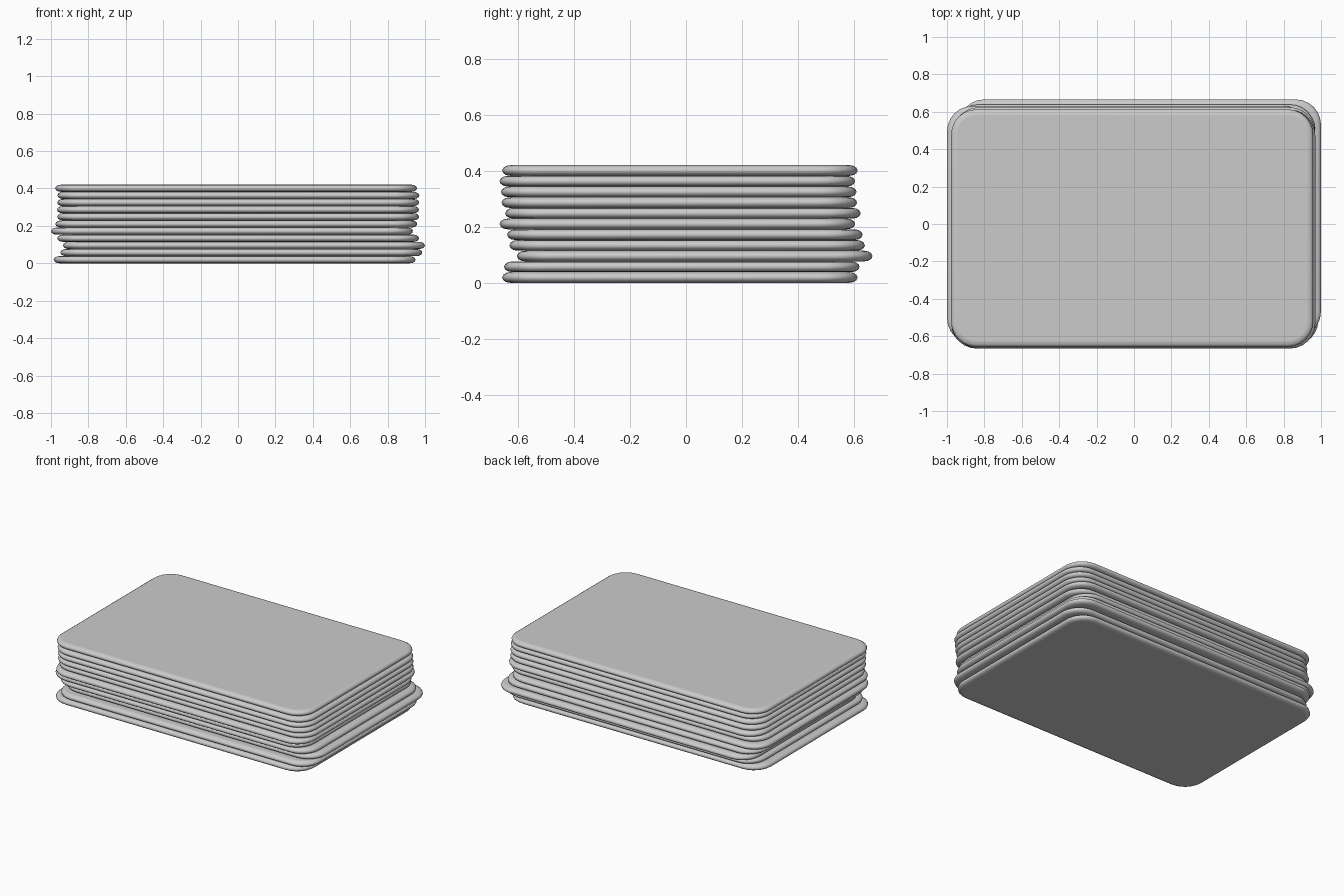
import bpy, bmesh, math

cube = bpy.data.objects.get("Cube")
if cube:
    bpy.data.objects.remove(cube, do_unlink=True)

grey = bpy.data.materials.new("plain grey")
grey.use_nodes = True
colour = (0.6, 0.6, 0.6, 1)
grey.diffuse_color = colour
grey.node_tree.nodes["Principled BSDF"].inputs["Base Color"].default_value = colour

WIDTH, DEPTH, PITCH, RADIUS = 1.935, 1.27, 0.0382, 0.135
EDGE = 0.03       # how far the rounded rim reaches in
CORNER_STEPS = 6
RIM_STEPS = 6


def outline(inset):
    """Rounded rectangle, counter-clockwise."""
    pts = []
    r = RADIUS - inset
    for k, (sx, sy) in enumerate([(1, 1), (-1, 1), (-1, -1), (1, -1)]):
        for i in range(CORNER_STEPS + 1):
            a = math.pi / 2 * (k + i / CORNER_STEPS)
            pts.append((sx * (WIDTH / 2 - RADIUS) + r * math.cos(a),
                        sy * (DEPTH / 2 - RADIUS) + r * math.sin(a)))
    return pts


def slab(name, x, y, z):
    bm = bmesh.new()
    rings = []
    # half-round rim from the bottom face up to the top face
    for j in range(RIM_STEPS + 1):
        a = math.pi * (j / RIM_STEPS - 0.5)
        h = PITCH / 2 * (1 + math.sin(a))
        rings.append([bm.verts.new((px, py, h))
                      for px, py in outline(EDGE * (1 - math.cos(a)))])
    n = len(rings[0])
    for low, high in zip(rings, rings[1:]):
        for i in range(n):
            m = (i + 1) % n
            bm.faces.new((low[i], low[m], high[m], high[i])).smooth = True
    bm.faces.new(rings[0][::-1])
    bm.faces.new(rings[-1])
    # keep the flat faces crisp
    for ring in (rings[0], rings[-1]):
        for i in range(n):
            bm.edges.get((ring[i], ring[(i + 1) % n])).smooth = False
    mesh = bpy.data.meshes.new(name)
    bm.to_mesh(mesh)
    bm.free()
    mesh.materials.append(grey)
    obj = bpy.data.objects.new(name, mesh)
    obj.location = (x, y, z)
    bpy.context.collection.objects.link(obj)


# Loosely stacked slabs, bottom to top: sideways and depth offsets
offsets = [(-.018, -.022), (.018, -.015), (.032, .031), (.001, .004),
           (-.032, -.004), (-.009, -.031), (.001, -.011), (0, -.024),
           (.001, -.026), (.002, -.031), (-.01, -.022)]
for i, (x, y) in enumerate(offsets):
    slab(f"slab_{i + 1}", x, y, i * PITCH)
